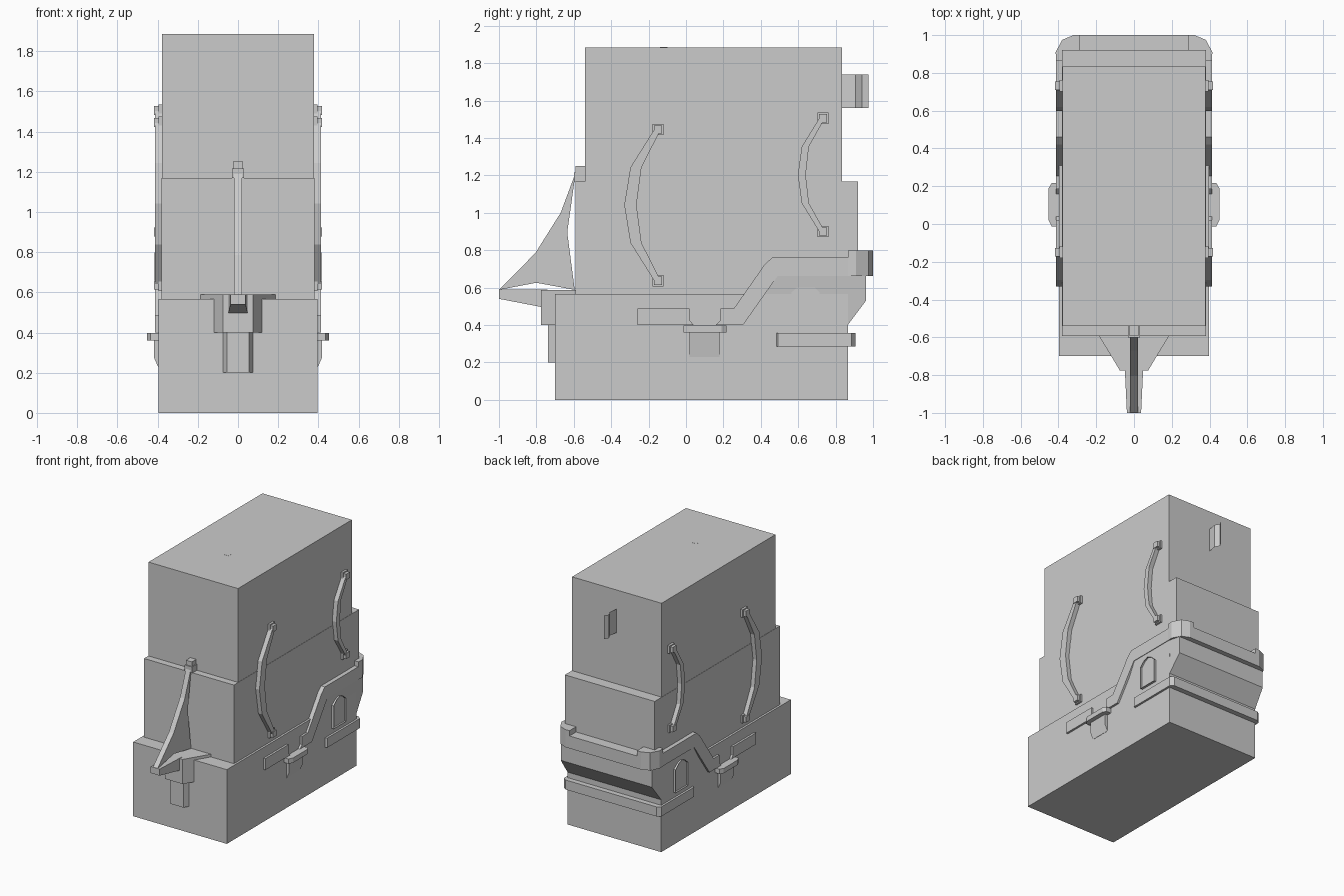
import bpy, bmesh

if "Cube" in bpy.data.objects:
    bpy.data.objects.remove(bpy.data.objects["Cube"])


def finish(name, bm, mirror=False):
    bmesh.ops.recalc_face_normals(bm, faces=bm.faces)
    me = bpy.data.meshes.new(name)
    bm.to_mesh(me)
    bm.free()
    ob = bpy.data.objects.new(name, me)
    bpy.context.collection.objects.link(ob)
    if mirror:
        ob.modifiers.new("mirror", 'MIRROR')
    return ob


def prism_bm(pts, axis, lo, hi):
    """Extrude a profile: axis x uses (y, z) points, axis z uses (x, y) points."""
    bm = bmesh.new()
    place = (lambda p, d: (d, p[0], p[1])) if axis == 'x' else (lambda p, d: (p[0], p[1], d))
    a = [bm.verts.new(place(p, lo)) for p in pts]
    b = [bm.verts.new(place(p, hi)) for p in pts]
    bm.faces.new(a)
    bm.faces.new(b[::-1])
    for i in range(len(pts)):
        j = (i + 1) % len(pts)
        bm.faces.new((a[i], a[j], b[j], b[i]))
    return bm


def prism(name, pts, axis, lo, hi, mirror=False):
    return finish(name, prism_bm(pts, axis, lo, hi), mirror)


def box(name, x0, x1, y0, y1, z0, z1, mirror=False):
    return prism(name, [(x0, y0), (x1, y0), (x1, y1), (x0, y1)], 'z', z0, z1, mirror)


def both(half):
    """Close a right-half outline with its mirror image."""
    return half + [(-x, y) for x, y in reversed(half)]


# stacked hull blocks
box("lower_hull", -.396, .396, -.70, .865, 0, .567)
box("middle_block", -.38, .38, -.592, .92, .5, 1.168)
box("upper_block", -.378, .378, -.54, .835, 1.1, 1.885)
prism("top_stud", [(.02, -.14), (.02, -.10), (-.02, -.10), (-.02, -.14)], 'z', 1.8, 1.886)

# flared stern overhang
bm = prism_bm([(.42, .567), (.48, .665), (.87, .665), (.962, .665), (.962, .53),
               (.865, .40), (.85, .567)], 'x', -1, 1)
for v in bm.verts:
    w = .385 if v.co.y > .95 else (.408 if v.co.z > .6 else .396)
    v.co.x *= w
finish("stern_overhang", bm)

# stern band with raised corners, and the lower moulding
corner = [(.412, .865), (.415, .91), (.38, .975), (.32, 1.0)]
prism("stern_band", both([(.412, .80)] + corner), 'z', .662, .757)
prism("band_corner", corner + [(.285, 1.0), (.285, .915), (.375, .915), (.375, .865)],
      'z', .70, .797, True)
prism("lower_moulding", both([(.395, .482), (.412, .492), (.412, .885), (.385, .905)]),
      'z', .285, .358)

# side rails with a gap over each bracket
prism("rear_rail", [(.16, .40), (.305, .40), (.49, .662), (.87, .662), (.87, .76),
                    (.46, .76), (.42, .723), (.255, .487), (.185, .487), (.185, .425)],
      'x', .37, .412, True)
prism("front_rail", [(-.258, .40), (.04, .40), (.02, .425), (.02, .487), (-.258, .487)],
      'x', .37, .412, True)
prism("bracket_plate", [(.38, -.013), (.435, -.013), (.452, .02), (.452, .19),
                        (.435, .217), (.38, .217)], 'z', .36, .397, True)
bm = prism_bm([(.02, .23), (.18, .23), (.18, .275), (.18, .37), (.02, .37), (.02, .275)],
              'x', .35, .418)
for v in bm.verts:
    if v.co.z < .25 and v.co.x > .4:
        v.co.x = .398
finish("bracket_tab", bm, True)

# arched side windows, with recessed panes
bm = prism_bm([(.565, .40), (.715, .40), (.715, .575), (.68, .608), (.64, .625),
               (.60, .608), (.565, .575)], 'x', .37, .414)
outer = [f for f in bm.faces if f.calc_center_median().x > .41]
bmesh.ops.inset_region(bm, faces=outer, thickness=.032)
for v in outer[0].verts:
    v.co.x = .40
finish("arched_window", bm, True)


# curved side straps with end knobs
def strap(name, y, z0, z1, outer_off, inner_off):
    h = (z1 - z0) / 4
    prof = [(y + o, z0 + i * h) for i, o in enumerate(outer_off)]
    prof += [(y + o, z0 + i * h) for i, o in reversed(list(enumerate(inner_off)))]
    prism(name, prof, 'x', .37, .412, True)
    for z, end in ((z0, "lower"), (z1, "upper")):
        box(f"{name}_{end}_pad", .37, .395, y - .03, y + .03, z - .03, z + .03, True)
        box(f"{name}_{end}_knob", .37, .417, y - .022, y + .022, z - .022, z + .022, True)


strap("front_strap", -.15, .637, 1.445, (-.02, -.147, -.18, -.147, -.02),
      (.015, -.088, -.115, -.088, .015))
strap("rear_strap", .732, .90, 1.505, (-.02, -.113, -.134, -.113, -.02),
      (.01, -.075, -.092, -.075, .01))

# bow block, tab and tapering bowsprit
prism("bow_block", both([(.188, -.588), (.075, -.775)]), 'z', .40, .588)
prism("bow_tab", both([(.08, -.69), (.055, -.737)]), 'z', .20, .41)
bm = prism_bm([(-.74, .49), (-.74, .59), (-1.0, .59), (-1.0, .54)], 'x', -.05, .05)
for v in bm.verts:
    if v.co.y < -.9:
        v.co.x *= .75
finish("bowsprit", bm)

# fore sail and the cleat holding its top
prism("fore_sail", [(-.59, 1.215), (-.67, 1.0), (-.805, .785), (-1.0, .588), (-.80, .626),
                    (-.595, .588), (-.635, .895)], 'x', -.02, .02)
box("sail_cleat", -.025, .025, -.592, -.54, 1.165, 1.25)
box("cleat_base", -.031, .031, -.60, -.54, 1.168, 1.215)

# thin waving rear flag
bm = bmesh.new()
wave = [(0, .83), (.012, .905), (-.008, .94), (.012, .975)]
cols = [[bm.verts.new((x, y, z)) for z in (1.56, 1.74)] for x, y in wave]
for a, b in zip(cols, cols[1:]):
    bm.faces.new((a[0], b[0], b[1], a[1]))
finish("rear_flag", bm)
